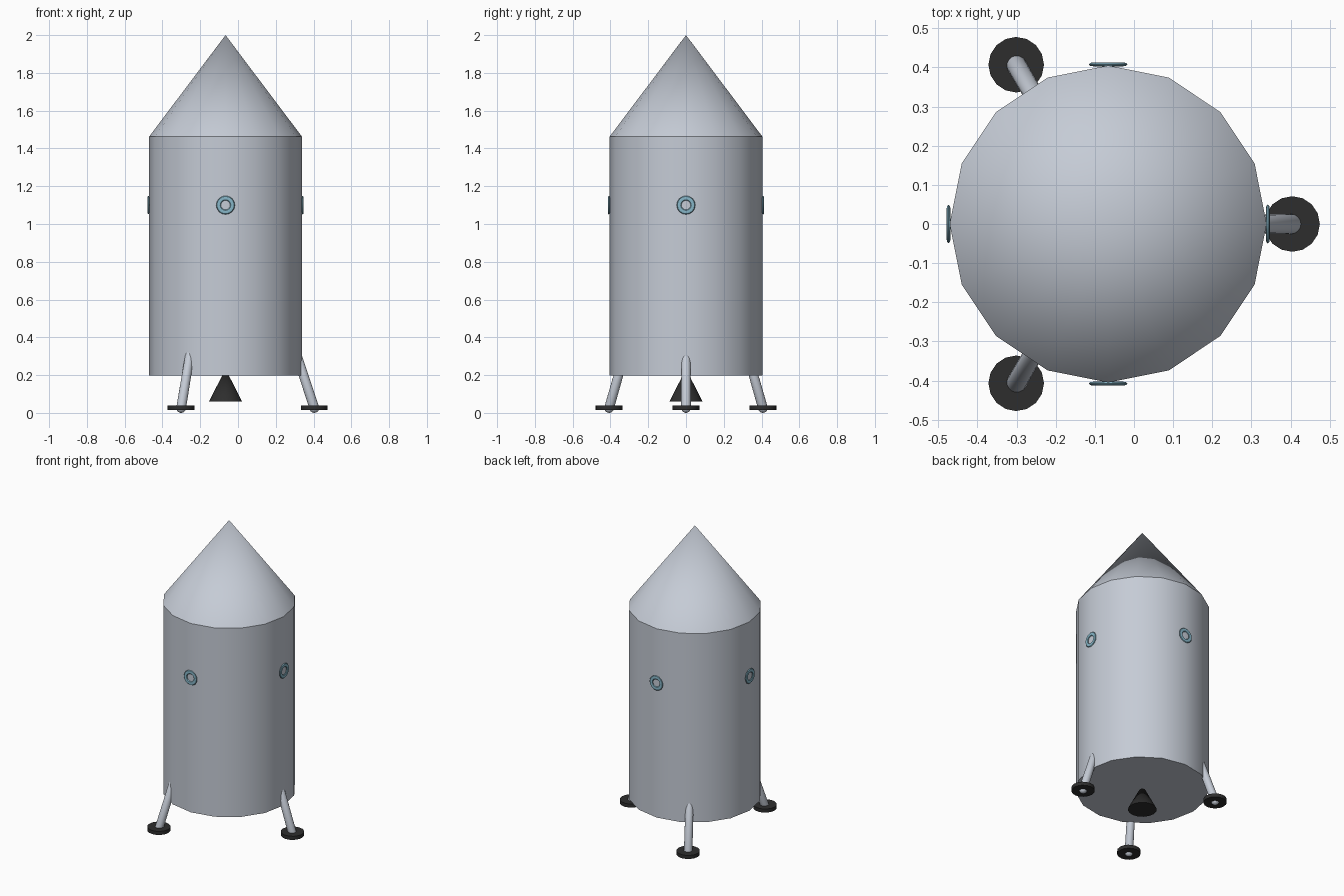
import bpy
import math
from mathutils import Matrix, Vector

if "Cube" in bpy.data.objects:
    bpy.data.objects.remove(bpy.data.objects["Cube"], do_unlink=True)

AXIS = Vector((-0.066, 0, 0))   # centre line of the rocket
RADIUS = 0.405


def material(name, r, g, b):
    m = bpy.data.materials.new(name)
    m.use_nodes = True
    m.diffuse_color = (r, g, b, 1)
    m.node_tree.nodes["Principled BSDF"].inputs["Base Color"].default_value = (r, g, b, 1)
    return m


hull_grey = material("hull grey", 0.56, 0.60, 0.67)
window_blue = material("window blue", 0.24, 0.47, 0.58)
dark_rubber = material("dark rubber", 0.027, 0.027, 0.027)


def finish(name, mat):
    ob = bpy.context.object
    ob.name = name
    ob.data.name = name
    ob.data.materials.append(mat)
    bpy.ops.object.shade_smooth_by_angle(angle=math.radians(35))
    return ob


def cone(name, mat, r1, r2, z0, z1, sides=16, centre=AXIS):
    bpy.ops.mesh.primitive_cone_add(vertices=sides, radius1=r1, radius2=r2, depth=z1 - z0,
                                    location=centre + Vector((0, 0, (z0 + z1) / 2)))
    return finish(name, mat)


def capsule(name, mat, start, end, r):
    """Round-ended strut: a sphere whose upper half is stretched along the strut."""
    bpy.ops.mesh.primitive_uv_sphere_add(segments=16, ring_count=8, radius=r)
    ob = bpy.context.object
    axis = end - start
    turn = axis.to_track_quat('Z', 'Y').to_matrix().to_4x4()
    # the equator ring stays at the start, everything above moves to the end
    for v in ob.data.vertices:
        if v.co.z > r * 0.1:
            v.co.z += axis.length
    ob.data.transform(turn)
    ob.location = start
    return finish(name, mat)


# Hull, nose and engine
cone("body", hull_grey, RADIUS, RADIUS, 0.197, 1.462)
cone("nose_cone", hull_grey, RADIUS, 0, 1.462, 2.0)
cone("engine_nozzle", dark_rubber, 0.088, 0, 0.06, 0.232)

# Flattened round window frames on four sides
for i, side in enumerate(("left", "back", "right", "front")):
    a = i * math.pi / 2
    out = Vector((math.cos(a), math.sin(a), 0))
    bpy.ops.mesh.primitive_torus_add(major_segments=16, minor_segments=8,
                                     major_radius=0.037, minor_radius=0.0125)
    ob = bpy.context.object
    ob.data.transform(out.to_track_quat('Z', 'Y').to_matrix().to_4x4()
                      @ Matrix.Diagonal((1, 1, 0.42, 1)))
    ob.location = AXIS + out * 0.408 + Vector((0, 0, 1.1))
    finish("window_" + side, window_blue)

# Three splayed legs with round foot pads
for i, side in enumerate(("left", "back_right", "front_right")):
    a = i * math.tau / 3
    out = Vector((math.cos(a), math.sin(a), 0))
    foot = AXIS + out * 0.47
    capsule("leg_" + side, hull_grey, foot + Vector((0, 0, 0.026)),
            AXIS + out * 0.35 + Vector((0, 0, 0.39)), 0.026)
    cone("foot_" + side, dark_rubber, 0.071, 0.071, 0.016, 0.04, centre=foot)
